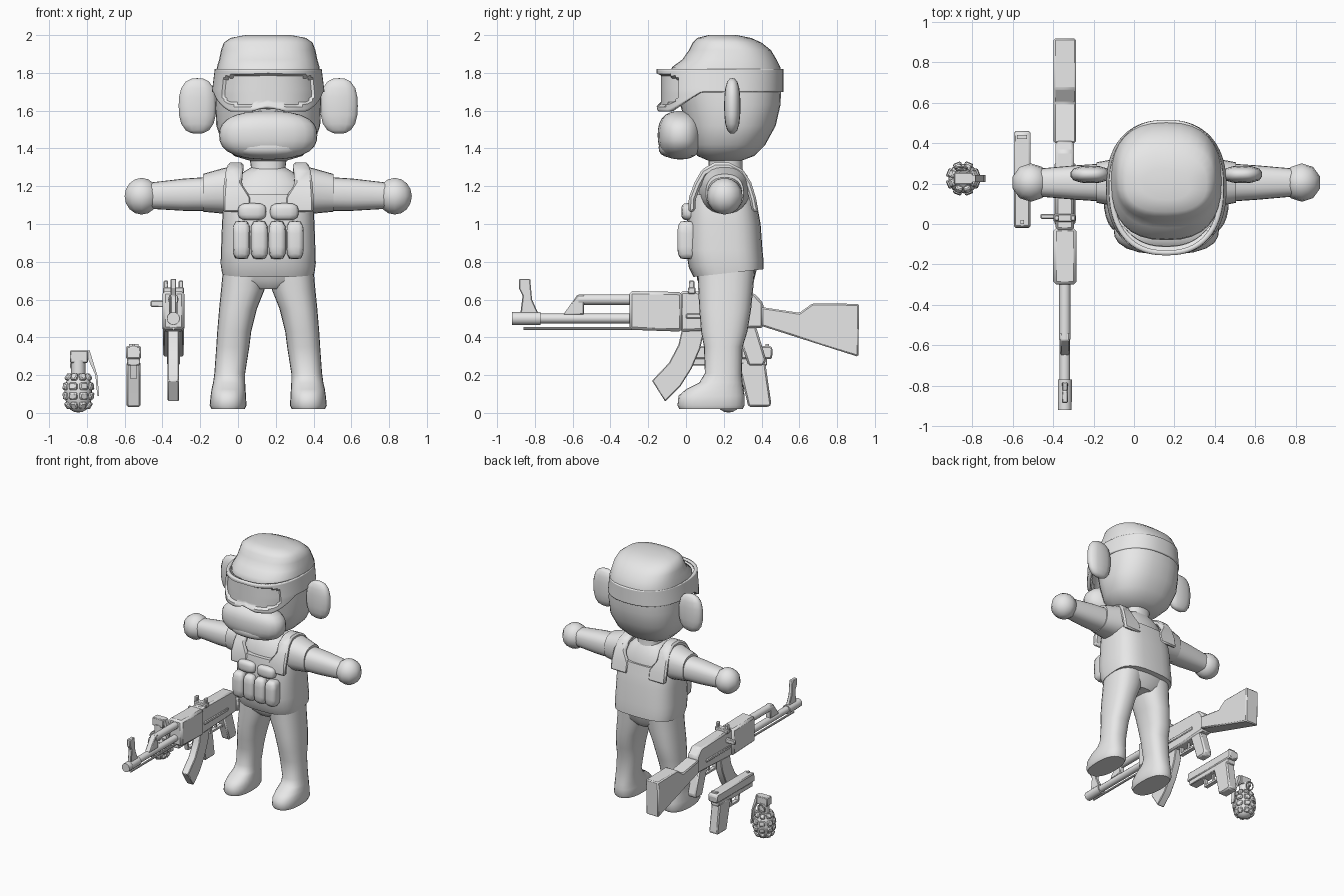
import bpy, bmesh, math
from mathutils import Matrix, Vector

if "Cube" in bpy.data.objects:
    bpy.data.objects.remove(bpy.data.objects["Cube"])

CX = 0.16  # centre line of the figure
grey = bpy.data.materials.new("plain grey")
grey.diffuse_color = (0.8, 0.8, 0.8, 1)
grey.use_nodes = True
grey.node_tree.nodes["Principled BSDF"].inputs["Base Color"].default_value = grey.diffuse_color


def finish(name, bm, loc=(0, 0, 0), angle=40, mirror=False, bevel=0):
    bmesh.ops.recalc_face_normals(bm, faces=bm.faces[:])
    me = bpy.data.meshes.new(name)
    bm.to_mesh(me)
    bm.free()
    me.materials.append(grey)
    me.shade_smooth()
    me.set_sharp_from_angle(angle=math.radians(angle))
    ob = bpy.data.objects.new(name, me)
    ob.location = loc
    bpy.context.collection.objects.link(ob)
    if mirror:
        ob.modifiers.new("mirror", 'MIRROR').use_mirror_merge = False
    if bevel:
        b = ob.modifiers.new("bevel", 'BEVEL')
        b.width, b.segments = bevel, 1
    return ob


def oval(a, p):
    c, s = math.cos(a), math.sin(a)
    return (math.copysign(abs(c) ** (2 / p), c), math.copysign(abs(s) ** (2 / p), s))


def loft(name, rings, n=24, p=2.4, along_x=False, tilt=0, **kw):
    """Stack ovals; each ring is (height, u0, u1, v0, v1)."""
    bm = bmesh.new()
    rows = []
    for i, (h, u0, u1, v0, v1) in enumerate(rings):
        row = []
        for k in range(n):
            c, s = oval(math.tau * k / n, p)
            u, v = (u0 + u1) / 2 + c * (u1 - u0) / 2, (v0 + v1) / 2 + s * (v1 - v0) / 2
            z = h + (tilt * (v - v0) if i < 2 else 0)
            row.append(bm.verts.new((h, u, v) if along_x else (u, v, z)))
        rows.append(row)
    for a, b in zip(rows, rows[1:]):
        for k in range(n):
            bm.faces.new((a[k], a[(k + 1) % n], b[(k + 1) % n], b[k]))
    bm.faces.new(rows[0])
    bm.faces.new(rows[-1])
    return finish(name, bm, (CX, 0, 0), **kw)


def blob(name, c, r, p=2.5, n=16, m=10, **kw):
    """Rounded superellipsoid."""
    bm = bmesh.new()
    bmesh.ops.create_uvsphere(bm, u_segments=n, v_segments=m, radius=1)
    for v in bm.verts:
        d = v.co.normalized()
        k = sum(abs(t) ** p for t in d) ** (-1 / p)
        v.co = Vector(c) + Vector(d[i] * k * r[i] for i in range(3))
    return finish(name, bm, (CX, 0, 0), angle=60, **kw)


def slab(name, pts, mid, width, axis='x', bevel=0.005):
    """Extrude a side profile (y,z) along x, or a front profile (x,z) along y."""
    bm = bmesh.new()
    put = (lambda t, a, z: (t, a, z)) if axis == 'x' else (lambda t, a, z: (a, t, z))
    f = bm.faces.new([bm.verts.new(put(mid - width / 2, *q)) for q in pts])
    g = bmesh.ops.extrude_face_region(bm, geom=[f])
    d = Vector(put(width, 0, 0))
    bmesh.ops.translate(bm, verts=[v for v in g["geom"] if isinstance(v, bmesh.types.BMVert)], vec=d)
    return finish(name, bm, angle=25, bevel=bevel)


def box(name, x0, x1, y0, y1, z0, z1, bevel=0.005):
    return slab(name, [(y0, z0), (y1, z0), (y1, z1), (y0, z1)], (x0 + x1) / 2, x1 - x0, bevel=bevel)


def rod(name, a, b, r, n=12):
    a, b = Vector(a), Vector(b)
    bm = bmesh.new()
    q = (b - a).to_track_quat('Z', 'Y').to_matrix().to_4x4()
    bmesh.ops.create_cone(bm, cap_ends=True, segments=n, radius1=r, radius2=r, depth=(b - a).length,
                          matrix=Matrix.Translation((a + b) / 2) @ q)
    return finish(name, bm)


# ---- head, helmet, ears, muzzle
loft("head", [(1.33, -.08, .08, .13, .28), (1.36, -.18, .18, .06, .36), (1.42, -.24, .24, .02, .42),
              (1.52, -.275, .275, 0, .475), (1.63, -.28, .28, -.03, .5), (1.74, -.28, .28, -.06, .505),
              (1.82, -.275, .275, -.07, .5)], n=32, angle=60)
loft("helmet", [(1.79, -.275, .275, -.08, .505), (1.83, -.272, .272, -.075, .5), (1.87, -.26, .26, -.02, .48),
                (1.92, -.25, .25, .015, .45), (1.96, -.235, .235, .035, .4), (1.985, -.2, .2, .06, .345),
                (2.0, -.12, .12, .12, .27)], n=32, p=2.5, angle=60)
blob("muzzle", (0, -.03, 1.47), (.26, .12, .128), n=24, m=14)
blob("lower_lip", (0, -.06, 1.405), (.17, .085, .055), n=20)
blob("ear", (.375, .245, 1.625), (.1, .043, .147), p=2.6, n=14, mirror=True)
loft("neck", [(1.2, -.11, .11, .1, .32), (1.29, -.09, .09, .12, .3), (1.36, -.1, .1, .12, .3)])

# ---- goggles: one band with a recessed lens at the front
bm = bmesh.new()
N, M, rows = 96, 18, []
for j in range(M + 1):
    row = []
    for k in range(N):
        c, s = oval(math.tau * k / N, 2.35)
        y = .18 + .335 * s
        low = 1.70 - .105 * min(1, max(0, (.08 - y) / .17))
        low += .03 * max(0, 1 - abs(c) / .3) if s < 0 else 0
        z = low + (1.82 - low) * j / M
        wide = .283 + .015 * (1.82 - z) / .12 if z > 1.7 else .298
        x = wide * c
        t = (abs(x) / .235) ** 5 + (abs(z - 1.71) / .082) ** 5
        dip = .022 if s < 0 and t < 1 else 0
        row.append(bm.verts.new((x * (1 - dip), y + dip, z)))
    rows.append(row)
for a, b in zip(rows, rows[1:]):
    for k in range(N):
        bm.faces.new((a[k], a[(k + 1) % N], b[(k + 1) % N], b[k]))
band = finish("goggles", bm, (CX, 0, 0), angle=50)
sol = band.modifiers.new("thickness", 'SOLIDIFY')
sol.thickness, sol.offset = .025, -1

# ---- shirt, vest, straps
loft("shirt", [(1.0, -.22, .22, .05, .36), (1.14, -.21, .21, .045, .355), (1.22, -.19, .19, .07, .335),
               (1.27, -.14, .14, .1, .31), (1.3, -.09, .09, .13, .29)])
loft("vest", [(.72, -.245, .245, .04, .41), (.77, -.252, .252, .015, .41), (.86, -.25, .25, 0, .405),
              (1.0, -.245, .245, .005, .395), (1.08, -.24, .24, .008, .38), (1.155, -.225, .225, .02, .365)],
     n=32, p=3, tilt=.11)
bm = bmesh.new()
path = [(.012, 1.06, .09, .24), (.015, 1.14, .09, .24), (.045, 1.22, .14, .235), (.085, 1.29, .135, .225),
        (.15, 1.325, .13, .215), (.23, 1.325, .13, .215), (.3, 1.29, .135, .225), (.345, 1.22, .14, .235),
        (.37, 1.14, .09, .24), (.385, 1.06, .09, .24)]
last = None
for y, z, x0, x1 in path:
    inner = (y + (.2 - y) * .2, z + (1.1 - z) * .2)
    ring = [bm.verts.new(q) for q in ((x0, y, z), (x1, y, z), (x1, *inner), (x0, *inner))]
    for k in range(4) if last else ():
        bm.faces.new((last[k], last[(k + 1) % 4], ring[(k + 1) % 4], ring[k]))
    if last is None or z == 1.06:
        bm.faces.new(ring)
    last = ring
finish("vest_strap", bm, (CX, 0, 0), mirror=True, bevel=.012)
for i in range(4):
    blob("magazine_pouch", (-.142 + i * .0947, .005, .915), (.045, .05, .1), p=5)
blob("chest_pouch", (.085, .015, 1.065), (.075, .04, .045), p=3.5, mirror=True)

# ---- arms and hands
loft("sleeve", [(.17, .07, .34, 1.06, 1.31), (.24, .085, .325, 1.055, 1.295), (.345, .105, .305, 1.065, 1.265)],
     along_x=True, mirror=True)
loft("arm", [(.3, .11, .3, 1.07, 1.25), (.45, .12, .29, 1.07, 1.24), (.62, .135, .275, 1.08, 1.22)],
     along_x=True, mirror=True)
blob("hand", (.67, .205, 1.147), (.095, .095, .097), p=2, n=10, m=8, mirror=True)

# ---- hips, legs, feet
loft("hips", [(.655, -.1, .1, .1, .33), (.7, -.225, .225, .06, .36), (.78, -.235, .235, .05, .38)])
loft("leg", [(.02, .125, .3, -.035, .3), (.04, .115, .31, -.045, .31), (.09, .118, .305, -.04, .31),
             (.125, .12, .3, 0, .305), (.16, .122, .292, .07, .3), (.21, .122, .285, .1, .295),
             (.35, .1, .275, .095, .3), (.43, .09, .27, .08, .325), (.55, .06, .26, .07, .345),
             (.65, .02, .25, .065, .355), (.76, 0, .24, .06, .365)], mirror=True, angle=60)

# ---- rifle
R = -.342
rod("barrel", (R, -.88, .5), (R, -.28, .5), .026)
rod("muzzle_brake", (R, -.92, .5), (R, -.88, .5), .034)
rod("barrel_collar", (R, -.88, .5), (R, -.77, .5), .035)
rod("cleaning_rod", (R, -.86, .447), (R, -.28, .447), .008, 8)
slab("front_sight", [(-.88, .5), (-.77, .5), (-.815, .6), (-.825, .71), (-.885, .71), (-.885, .66),
                     (-.865, .62)], R, .03)
rod("gas_tube", (R, -.57, .6), (R, -.28, .6), .028)
slab("gas_block", [(-.65, .52), (-.54, .52), (-.54, .625), (-.575, .625)], R, .045)
slab("handguard", [(-.3, .44), (-.02, .43), (-.02, .64), (-.3, .645)], R, .115, bevel=.015)
slab("receiver", [(-.03, .43), (.41, .45), (.41, .58), (.36, .635), (-.03, .645)], R, .09, bevel=.012)
box("rear_sight_base", R - .055, R + .055, .01, .05, .63, .665)
for s in (-1, 1):
    box("rear_sight_prong", R + s * .04 - .012, R + s * .04 + .012, .015, .045, .65, .7)
box("charging_handle", R - .12, R, .025, .05, .56, .595)
box("receiver_rib", R - .052, R + .052, .0, .3, .5, .525)
slab("magazine", [(-.02, .45), (-.04, .36), (-.09, .265), (-.18, .17), (-.11, .06), (-.03, .14),
                  (.03, .235), (.075, .34), (.1, .45)], R, .06)
slab("rifle_grip", [(.26, .46), (.37, .46), (.425, .28), (.41, .25), (.33, .25)], R, .07, bevel=.01)
slab("trigger_guard", [(.12, .45), (.12, .375), (.28, .375), (.28, .39), (.135, .39), (.135, .45)], R, .03, bevel=0)
box("trigger", R - .008, R + .008, .2, .215, .395, .45, bevel=0)
slab("stock", [(.4, .56), (.6, .53), (.67, .58), (.917, .577), (.912, .297), (.4, .46)], R, .11, bevel=.008)

# ---- pistol
P = -.553
slab("pistol_slide", [(-.02, .285), (.455, .285), (.46, .34), (.445, .355), (-.015, .355)], P, .08, bevel=.008)
box("pistol_frame", P - .035, P + .035, 0, .43, .25, .29)
slab("pistol_grip", [(.27, .27), (.42, .27), (.425, .23), (.452, .045), (.44, .032), (.33, .032), (.29, .2)],
     P, .075, bevel=.01)
slab("pistol_guard", [(.13, .26), (.145, .18), (.3, .18), (.3, .195), (.158, .195), (.145, .26)], P, .03, bevel=0)
box("pistol_trigger", P - .008, P + .008, .225, .24, .19, .26, bevel=0)
box("pistol_front_sight", P - .008, P + .008, 0, .02, .35, .365, bevel=0)
box("pistol_rear_sight", P - .025, P + .025, .42, .44, .35, .365, bevel=0)

# ---- grenade
GX, GY = -.845, .225
blob("grenade_core", (GX - CX, GY, .11), (.073, .073, .108), p=2.3)
bm = bmesh.new()
for z, r, lean in ((.04, .058, .6), (.09, .07, .15), (.14, .07, -.15), (.19, .056, -.6)):
    for k in range(8):
        m = (Matrix.Translation((GX, GY, z)) @ Matrix.Rotation(math.tau * (k + .5) / 8, 4, 'Z')
             @ Matrix.Translation((r, 0, 0)) @ Matrix.Rotation(lean, 4, 'Y')
             @ Matrix.Diagonal((.026, r * .62, .038, 1)))
        bmesh.ops.create_cube(bm, size=1, matrix=m)
finish("grenade_segments", bm, bevel=.006)
rod("grenade_neck", (GX, GY, .2), (GX, GY, .28), .038)
box("grenade_cap", GX - .045, GX + .05, GY - .03, GY + .03, .265, .33)
slab("grenade_lever", [(-.81, .33), (-.785, .33), (-.745, .2), (-.735, .09), (-.745, .09), (-.755, .2),
                       (-.8, .3)], GY, .035, axis='y', bevel=0)
bpy.ops.mesh.primitive_torus_add(major_segments=20, minor_segments=6, major_radius=.03, minor_radius=.005,
                                 location=(GX - .01, GY + .05, .25), rotation=(math.radians(75), 0, 0))
pin = bpy.context.object
pin.name = "grenade_ring"
pin.data.materials.append(grey)
pin.data.shade_smooth()
